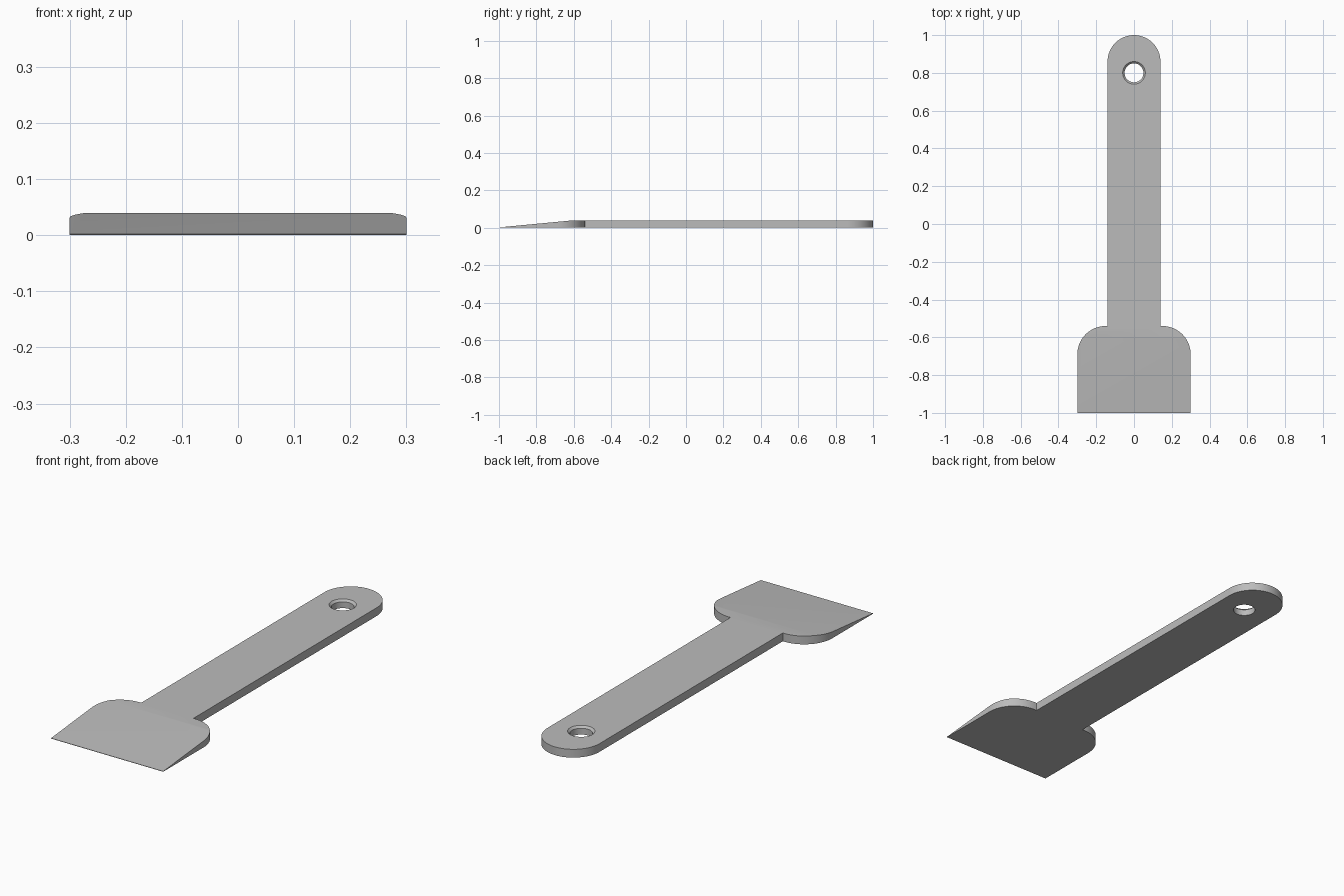
import bpy
import bmesh
from math import sin, cos, pi
from mathutils import Vector, Matrix

default = bpy.data.objects.get("Cube")
if default:
    bpy.data.objects.remove(default)

THICK = 0.04
BLADE_HALF, HANDLE_HALF = 0.30, 0.14
SHOULDER_Y, CORNER = -0.54, 0.15
HOLE_Y, HOLE_R = 0.80, 0.05

# Single steel colour
steel = bpy.data.materials.new("grey steel")
steel.use_nodes = True
color = (0.5, 0.5, 0.5, 1)
steel.diffuse_color = color
steel.node_tree.nodes["Principled BSDF"].inputs["Base Color"].default_value = color


def arc(cx, cy, r, start, end, steps):
    """Points along a circular arc."""
    angles = [start + (end - start) * i / steps for i in range(steps + 1)]
    return [(cx + r * cos(a), cy + r * sin(a)) for a in angles]


def make_object(name, bm):
    bmesh.ops.recalc_face_normals(bm, faces=bm.faces)
    mesh = bpy.data.meshes.new(name)
    bm.to_mesh(mesh)
    bm.free()
    mesh.materials.append(steel)
    obj = bpy.data.objects.new(name, mesh)
    bpy.context.collection.objects.link(obj)
    return obj


def cone_cutter(name, r_low, r_high, z_low, z_high):
    bm = bmesh.new()
    bmesh.ops.create_cone(
        bm, cap_ends=True, segments=48, radius1=r_low, radius2=r_high,
        depth=z_high - z_low,
        matrix=Matrix.Translation((0, HOLE_Y, (z_low + z_high) / 2)))
    obj = make_object(name, bm)
    obj.hide_render = True
    return obj


# Right-hand outline: blade, rounded shoulder, handle, rounded end
half = [(BLADE_HALF, -1)]
half += arc(BLADE_HALF - CORNER, SHOULDER_Y - CORNER, CORNER, 0, pi / 2, 16)
half += [(HANDLE_HALF, SHOULDER_Y)]
half += arc(0, 1 - HANDLE_HALF, HANDLE_HALF, 0, pi / 2, 20)
outline = half + [(-x, y) for x, y in reversed(half[:-1])]

# Extrude the outline into a plate
bm = bmesh.new()
base = bm.faces.new([bm.verts.new((x, y, 0)) for x, y in outline])
top = bmesh.ops.extrude_face_region(bm, geom=[base], use_keep_orig=True)
bmesh.ops.translate(
    bm, vec=(0, 0, THICK),
    verts=[v for v in top["geom"] if isinstance(v, bmesh.types.BMVert)])

# Slice the blade down to a thin front edge
slope = Vector((0, 0.4, THICK - 0.002))
normal = Vector((0, -slope.z, slope.y)).normalized()
cut = bmesh.ops.bisect_plane(
    bm, geom=bm.verts[:] + bm.edges[:] + bm.faces[:],
    plane_co=(0, -0.6, THICK), plane_no=normal, clear_outer=True)
rim = [e for e in cut["geom_cut"] if isinstance(e, bmesh.types.BMEdge)]
boundary = [e for e in rim if e.is_boundary]
bmesh.ops.holes_fill(bm, edges=boundary, sides=0)
scraper = make_object("scraper", bm)

# Hanging hole with a countersink on the top
cutters = [
    cone_cutter("hole_cutter", HOLE_R, HOLE_R, -0.1, 0.1),
    cone_cutter("countersink_cutter", HOLE_R - 0.01, HOLE_R + 0.02,
                THICK - 0.02, THICK + 0.01),
]
bpy.ops.object.select_all(action="DESELECT")
scraper.select_set(True)
bpy.context.view_layer.objects.active = scraper
for cutter in cutters:
    mod = scraper.modifiers.new(cutter.name, "BOOLEAN")
    mod.operation = "DIFFERENCE"
    mod.solver = "EXACT"
    mod.object = cutter
    bpy.ops.object.modifier_apply(modifier=mod.name)
    bpy.data.objects.remove(cutter)

# Smooth curved walls, keep the edges crisp
bpy.ops.object.shade_smooth_by_angle(angle=pi / 6)
